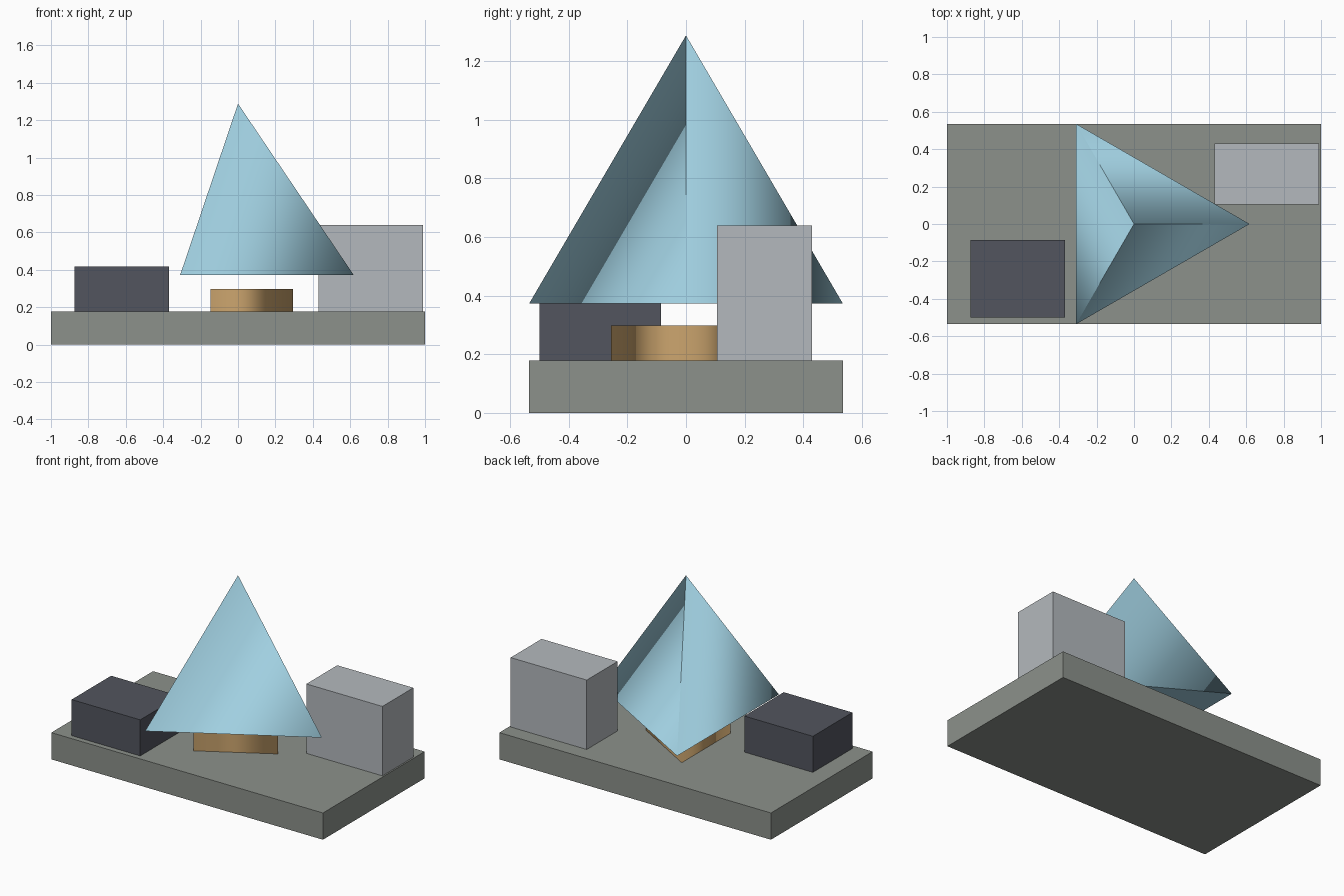
import bpy
from math import cos, sin, tau
from mathutils import Vector

cube = bpy.data.objects.get("Cube")
if cube:
    bpy.data.objects.remove(cube, do_unlink=True)


def material(name, rgb):
    """Flat material from an 8-bit display colour."""
    linear = [((c / 255 + 0.055) / 1.055) ** 2.4 for c in rgb]
    mat = bpy.data.materials.new(name)
    mat.use_nodes = True
    mat.diffuse_color = (*linear, 1)
    mat.node_tree.nodes["Principled BSDF"].inputs["Base Color"].default_value = (*linear, 1)
    return mat


def add_box(name, mat, low, high):
    """Axis-aligned box between two corners."""
    low, high = Vector(low), Vector(high)
    bpy.ops.mesh.primitive_cube_add(size=1, location=(low + high) / 2)
    obj = bpy.context.object
    obj.name = name
    obj.scale = high - low
    bpy.ops.object.transform_apply(location=False, rotation=False, scale=True)
    obj.data.materials.append(mat)
    return obj


def add_round(name, mat, radius, bottom, top, pointed=False, sides=3):
    """Coarse cone or cylinder with radial, smoothly blended side normals."""
    height = top - bottom
    ring = [Vector((radius * cos(tau * i / sides), radius * sin(tau * i / sides), 0))
            for i in range(sides)]
    loop = list(range(sides))
    following = loop[1:] + loop[:1]
    if pointed:
        verts = ring + [Vector((0, 0, height))]
        faces = [(i, j, sides) for i, j in zip(loop, following)]
    else:
        verts = ring + [v + Vector((0, 0, height)) for v in ring]
        faces = [(i, j, j + sides, i + sides) for i, j in zip(loop, following)]
        faces.append(tuple(i + sides for i in loop))
    faces.append(tuple(reversed(loop)))

    mesh = bpy.data.meshes.new(name)
    mesh.from_pydata(verts, [], faces)
    mesh.update()
    mesh.materials.append(mat)

    # Caps stay flat; each side corner points outward from the axis
    slope = radius / height if pointed else 0
    normals = []
    for face in mesh.polygons:
        face.use_smooth = True
        for index in face.vertices:
            if abs(face.normal.z) > 0.99:
                normals.append(face.normal.copy())
                continue
            at_tip = pointed and index == sides
            out = verts[face.vertices[0] if at_tip else index]
            normals.append(Vector((out.x / radius, out.y / radius, slope)).normalized())
    mesh.normals_split_custom_set(normals)

    obj = bpy.data.objects.new(name, mesh)
    obj.location.z = bottom
    bpy.context.collection.objects.link(obj)
    return obj


stone = material("grey green stone", (140, 145, 139))
dark = material("dark slate", (82, 85, 94))
pale = material("pale grey", (180, 185, 189))
blue = material("light blue", (160, 207, 224))
tan = material("tan", (204, 165, 110))

# Ground slab and the two blocks standing on it
slab_top = 0.178
add_box("base_slab", stone, (-1, -0.535, 0), (1, 0.535, slab_top))
add_box("low_block", dark, (-0.875, -0.5, slab_top), (-0.37, -0.085, 0.418))
add_box("tall_block", pale, (0.43, 0.105, slab_top), (0.99, 0.43, 0.64))

# Three-sided plinth with the pyramid floating above it
add_round("plinth", tan, 0.295, slab_top, 0.298)
add_round("pyramid", blue, 0.618, 0.373, 1.288, pointed=True)
